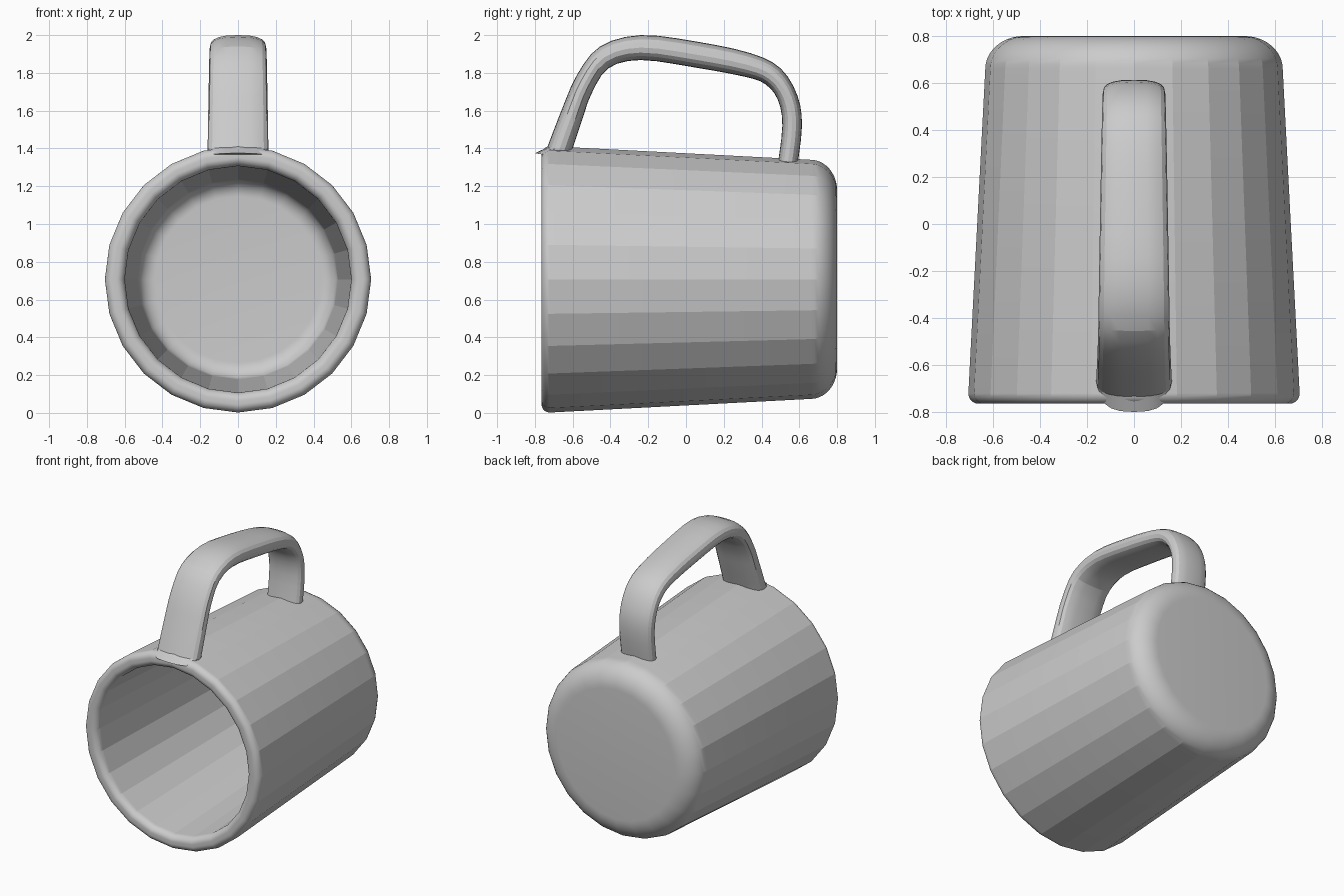
import bpy, bmesh
from math import sin, cos, pi, radians, copysign
from mathutils import Vector

cube = bpy.data.objects.get("Cube")
if cube:
    bpy.data.objects.remove(cube)

AXIS_Z = 0.707
SIDES = 24

grey = bpy.data.materials.new("plain grey")
grey.use_nodes = True
grey.diffuse_color = (0.6, 0.6, 0.6, 1)
grey.node_tree.nodes["Principled BSDF"].inputs["Base Color"].default_value = (0.6, 0.6, 0.6, 1)


def loft(name, rings):
    """Skin a list of equal-length rings and cap both ends."""
    bm = bmesh.new()
    loops = [[bm.verts.new(p) for p in ring] for ring in rings]
    for a, b in zip(loops, loops[1:]):
        for i in range(len(a)):
            j = (i + 1) % len(a)
            bm.faces.new((a[i], a[j], b[j], b[i]))
    bm.faces.new(loops[0])
    bm.faces.new(loops[-1])
    bmesh.ops.recalc_face_normals(bm, faces=bm.faces)
    mesh = bpy.data.meshes.new(name)
    bm.to_mesh(mesh)
    bm.free()
    mesh.materials.append(grey)
    obj = bpy.data.objects.new(name, mesh)
    bpy.context.collection.objects.link(obj)
    bpy.ops.object.select_all(action='DESELECT')
    obj.select_set(True)
    bpy.context.view_layer.objects.active = obj
    bpy.ops.object.shade_smooth_by_angle(angle=radians(14))
    return obj


def corner(r, y, dr, dy, start, end, steps=10):
    """Quarter-ellipse of (radius, y) profile points."""
    angles = [radians(start + (end - start) * i / steps) for i in range(steps + 1)]
    return [(r + dr * cos(a), y + dy * sin(a)) for a in angles]


# Cup: outside base, tapered wall, rolled lip, inside wall, inside floor
profile = (corner(0.47, 0.66, 0.163, 0.14, 90, 0)
           + corner(0.662, -0.72, 0.043, 0.045, 0, -90)
           + corner(0.645, -0.715, 0.045, 0.05, -90, -180)
           + corner(0.44, 0.60, 0.09, 0.09, 0, 90))
loft("cup_body", [[(r * cos(2 * pi * i / SIDES), y, AXIS_Z + r * sin(2 * pi * i / SIDES))
                   for i in range(SIDES)] for r, y in profile])

# Handle stations: outer y, z, inner y, z, half width
stations = [Vector(s) for s in (
    (-0.735, 1.405, -0.605, 1.385, 0.161),
    (-0.66, 1.60, -0.55, 1.55, 0.158),
    (-0.577, 1.79, -0.50, 1.69, 0.155),
    (-0.455, 1.94, -0.41, 1.825, 0.152),
    (-0.24, 2.00, -0.24, 1.868, 0.149),
    (0.06, 1.965, 0.04, 1.83, 0.144),
    (0.34, 1.905, 0.31, 1.78, 0.139),
    (0.50, 1.825, 0.42, 1.74, 0.136),
    (0.59, 1.68, 0.487, 1.656, 0.134),
    (0.614, 1.52, 0.51, 1.52, 0.132),
    (0.59, 1.31, 0.485, 1.31, 0.131))]


def smooth_stations(pts, sub=3):
    """Catmull-Rom interpolation through the stations."""
    out = []
    for i in range(len(pts) - 1):
        a, b, c, d = pts[max(i - 1, 0)], pts[i], pts[i + 1], pts[min(i + 2, len(pts) - 1)]
        for k in range(sub):
            t = k / sub
            out.append(0.5 * (2 * b + (c - a) * t + (2 * a - 5 * b + 4 * c - d) * t ** 2
                              + (3 * b - a - 3 * c + d) * t ** 3))
    return out + [pts[-1]]


def strap_section(s, count=20, power=0.77):
    """Rounded strap outline between an outer and an inner point."""
    outer, inner = Vector((0, s[0], s[1])), Vector((0, s[2], s[3]))
    mid, half = (outer + inner) / 2, (outer - inner) / 2
    ring = []
    for i in range(count):
        a = 2 * pi * i / count
        u = copysign(abs(cos(a)) ** power, cos(a))
        v = copysign(abs(sin(a)) ** power, sin(a))
        ring.append(mid + half * v + Vector((s[4] * u, 0, 0)))
    return ring


# Handle, with a small flared foot that overhangs the lip
foot = Vector((-0.80, 1.375, -0.60, 1.34, 0.145))
loft("handle", [strap_section(s) for s in [foot] + smooth_stations(stations)])
